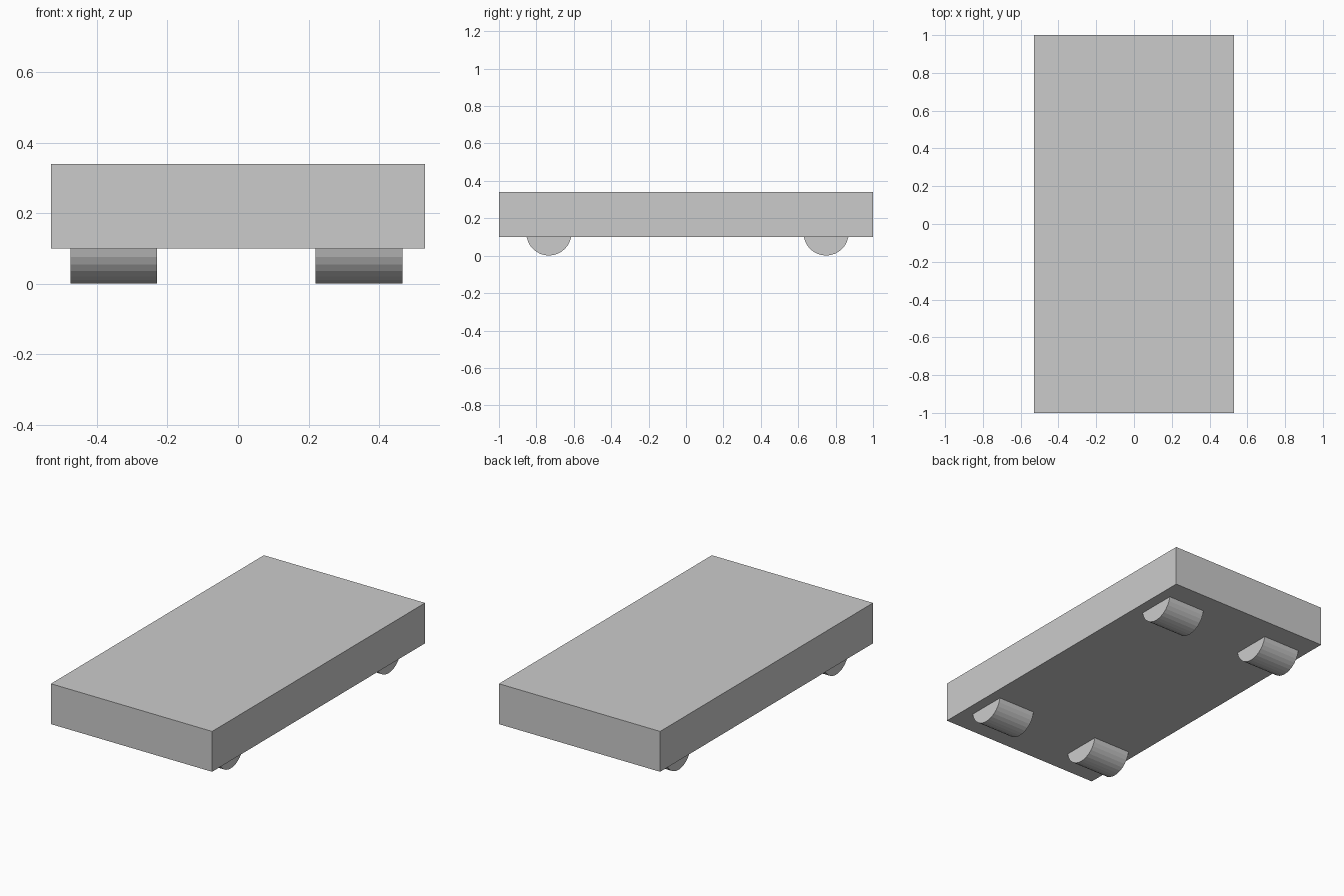
import bpy
from math import pi

if "Cube" in bpy.data.objects:
    bpy.data.objects.remove(bpy.data.objects["Cube"])

# Flat slab body
bpy.ops.mesh.primitive_cube_add(size=1, location=(0, 0, 0.22))
body = bpy.context.object
body.name = "body"
body.scale = (1.06, 2.0, 0.24)
bpy.ops.object.transform_apply(location=False, rotation=False, scale=True)


# Rollers half sunk into the underside, axis along x
def roller(name, x, y):
    bpy.ops.mesh.primitive_cylinder_add(
        vertices=32, radius=0.121, depth=0.246,
        location=(x, y, 0.122), rotation=(0, pi / 2, 0))
    bpy.context.object.name = name


for end, y in (("front", -0.733), ("back", 0.749)):
    for side, x in (("left", -0.352), ("right", 0.343)):
        roller(f"{end}_{side}_wheel", x, y)
